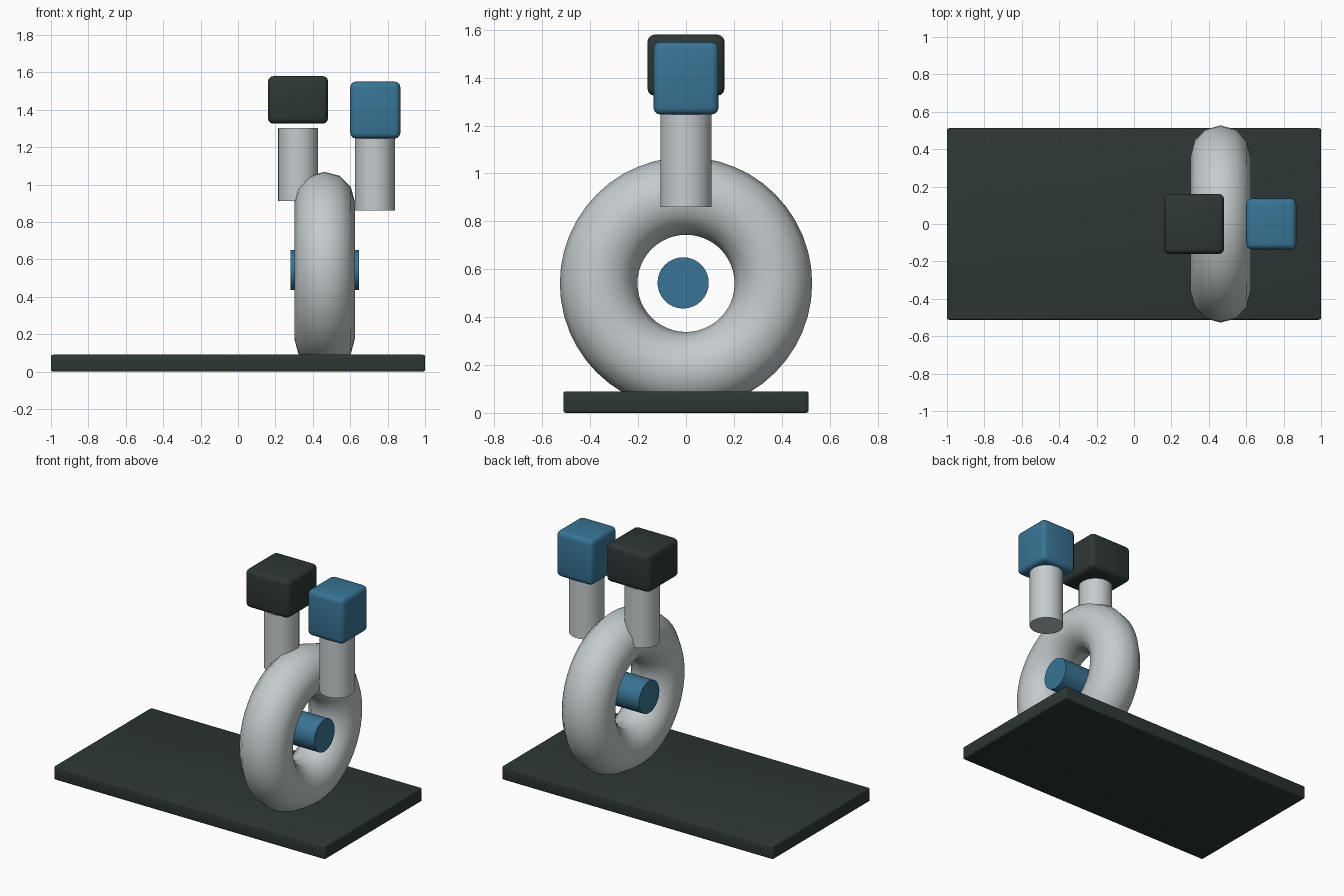
import bpy
import math

if "Cube" in bpy.data.objects:
    bpy.data.objects.remove(bpy.data.objects["Cube"])


def material(name, rgb):
    m = bpy.data.materials.new(name)
    m.diffuse_color = (*rgb, 1)
    m.use_nodes = True
    m.node_tree.nodes["Principled BSDF"].inputs["Base Color"].default_value = m.diffuse_color
    return m


DARK = material("charcoal", (0.026, 0.037, 0.037))
BLUE = material("steel blue", (0.040, 0.175, 0.300))
GREY = material("light grey", (0.55, 0.60, 0.61))


def finish(name, mat, smooth=True):
    ob = bpy.context.object
    ob.name = name
    ob.data.materials.append(mat)
    if smooth:
        bpy.ops.object.shade_smooth_by_angle(angle=math.radians(40))
    return ob


def block(name, mat, lo, hi, bevel):
    """Box between two corners with rounded edges."""
    bpy.ops.mesh.primitive_cube_add(
        size=1, location=[(a + b) / 2 for a, b in zip(lo, hi)])
    ob = bpy.context.object
    ob.scale = [b - a for a, b in zip(lo, hi)]
    bpy.ops.object.transform_apply(location=False, rotation=False, scale=True)
    mod = ob.modifiers.new("rounded edges", 'BEVEL')
    mod.width = bevel
    mod.segments = 3
    bpy.ops.object.modifier_apply(modifier=mod.name)
    finish(name, mat)


def rod(name, mat, centre, length, rotation=(0, 0, 0)):
    bpy.ops.mesh.primitive_cylinder_add(
        vertices=32, radius=0.107, depth=length,
        location=centre, rotation=rotation)
    finish(name, mat)


# Ground slab
block("base_plate", DARK, (-1, -0.512, 0), (1, 0.512, 0.09), 0.01)

# Upright ring facing along x
bpy.ops.mesh.primitive_torus_add(
    major_segments=48, minor_segments=12, major_radius=0.365,
    minor_radius=0.162, location=(0.463, 0, 0.541),
    rotation=(0, math.pi / 2, 0))
finish("ring", GREY)
bpy.ops.object.shade_smooth()

# Axle through the ring's hole
rod("axle", BLUE, (0.463, -0.012, 0.543), 0.366, (0, math.pi / 2, 0))

# Two posts, each with a rounded block on top
rod("left_post", GREY, (0.322, 0, 1.106), 0.39)
rod("right_post", GREY, (0.732, 0, 1.055), 0.39)
block("left_cap", DARK, (0.16, -0.161, 1.325), (0.482, 0.161, 1.58), 0.03)
block("right_cap", BLUE, (0.6, -0.136, 1.246), (0.868, 0.136, 1.55), 0.03)
